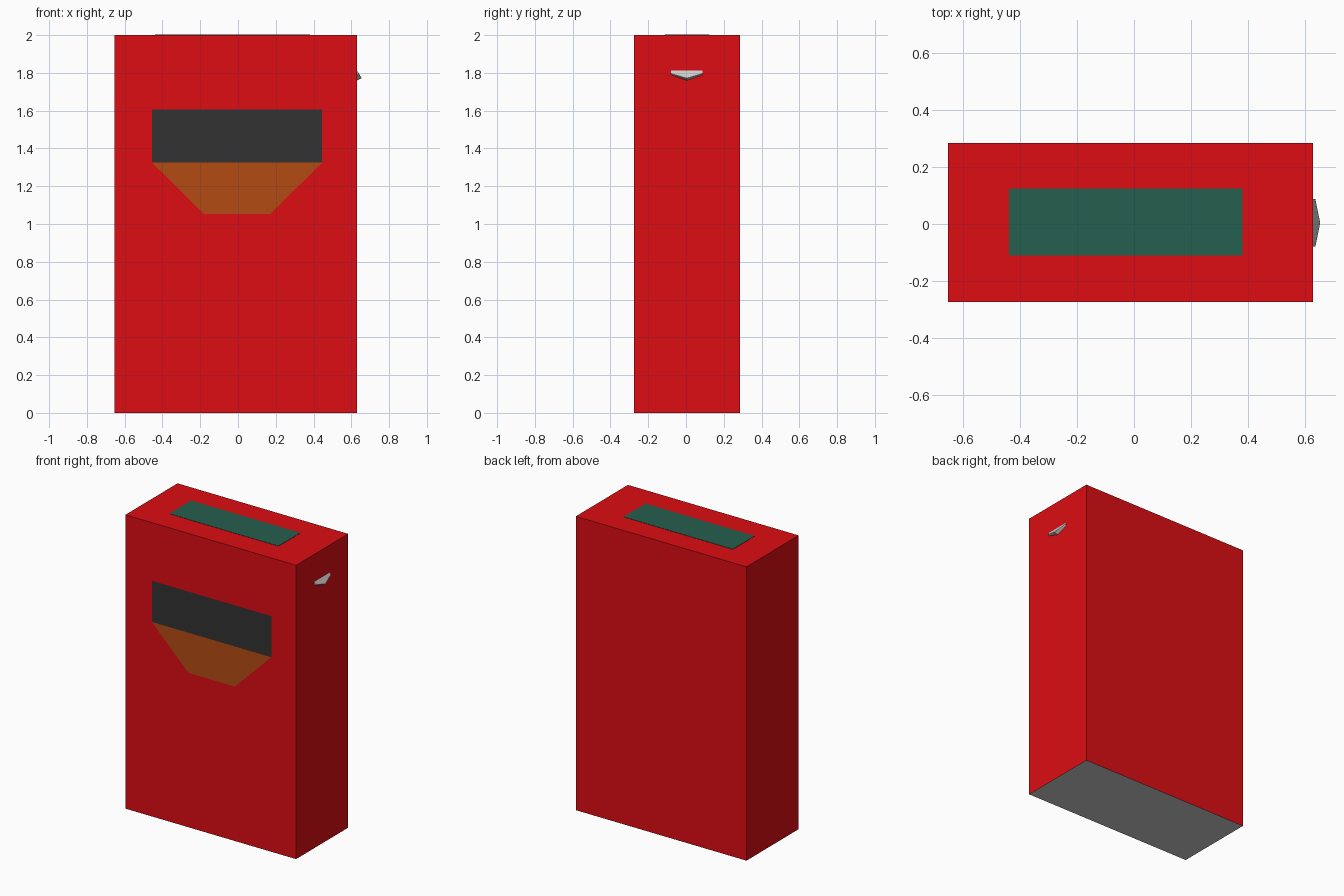
import bpy, bmesh

if "Cube" in bpy.data.objects:
    bpy.data.objects.remove(bpy.data.objects["Cube"])

X0, X1 = -0.655, 0.63     # body sides
Y0, Y1 = -0.275, 0.285    # body front / back
H = 2.0
EPS = 0.002               # lift of the surface panels


def material(name, rgb):
    m = bpy.data.materials.new(name)
    m.diffuse_color = (*rgb, 1)
    m.use_nodes = True
    m.node_tree.nodes["Principled BSDF"].inputs["Base Color"].default_value = m.diffuse_color
    return m


RED = material("red_paint", (0.72, 0.004, 0.006))
BLACK = material("dark_opening", (0.032, 0.032, 0.032))
ORANGE = material("orange_chute", (0.45, 0.07, 0.006))
GREEN = material("green_panel", (0.018, 0.115, 0.077))


def finish(name, bm, mat=None):
    me = bpy.data.meshes.new(name)
    bm.to_mesh(me)
    bm.free()
    ob = bpy.data.objects.new(name, me)
    bpy.context.collection.objects.link(ob)
    if mat:
        me.materials.append(mat)
    return ob


def panel(name, points, mat=None):
    bm = bmesh.new()
    bm.faces.new([bm.verts.new(p) for p in points])
    return finish(name, bm, mat)


def box(name, lo, hi, mat=None, open_bottom=False):
    bm = bmesh.new()
    bmesh.ops.create_cube(bm, size=1)
    for v in bm.verts:
        v.co = [lo[i] if v.co[i] < 0 else hi[i] for i in range(3)]
    if open_bottom:
        bm.normal_update()
        down = [f for f in bm.faces if f.normal.z < -0.5]
        bmesh.ops.delete(bm, geom=down, context='FACES_ONLY')
    return finish(name, bm, mat)


# Cabinet shell and its bare grey underside
box("cabinet", (X0, Y0, 0), (X1, Y1, H), RED, open_bottom=True)
panel("underside", [(X0, Y0, 0), (X0, Y1, 0), (X1, Y1, 0), (X1, Y0, 0)])

# Rear access panel, flush with the back wall
yb = Y1 - 0.001
panel("rear_panel", [(X1, yb, 0), (X0, yb, 0), (X0, yb, 1.6), (X1, yb, 1.6)], GREEN)

# Thin plate on the top
box("top_plate", (-0.44, -0.11, H - 0.004), (0.382, 0.125, H + EPS), GREEN)

# Front window and the tapered chute below it
yf = Y0 - EPS
panel("front_window", [(-0.455, yf, 1.325), (0.445, yf, 1.325),
                       (0.445, yf, 1.605), (-0.455, yf, 1.605)], BLACK)
panel("front_chute", [(-0.18, yf, 1.052), (0.17, yf, 1.052),
                      (0.445, yf, 1.325), (-0.455, yf, 1.325)], ORANGE)

# Small faceted catch on the right side
bm = bmesh.new()
for y in (-0.08, 0.088):
    for x, z in ((X1, 1.812), (0.638, 1.797), (X1, 1.79)):
        bm.verts.new((x, y, z))
for x, z in ((0.655, 1.772), (X1, 1.76)):
    bm.verts.new((x, 0.004, z))
bmesh.ops.convex_hull(bm, input=bm.verts)
finish("side_catch", bm)
